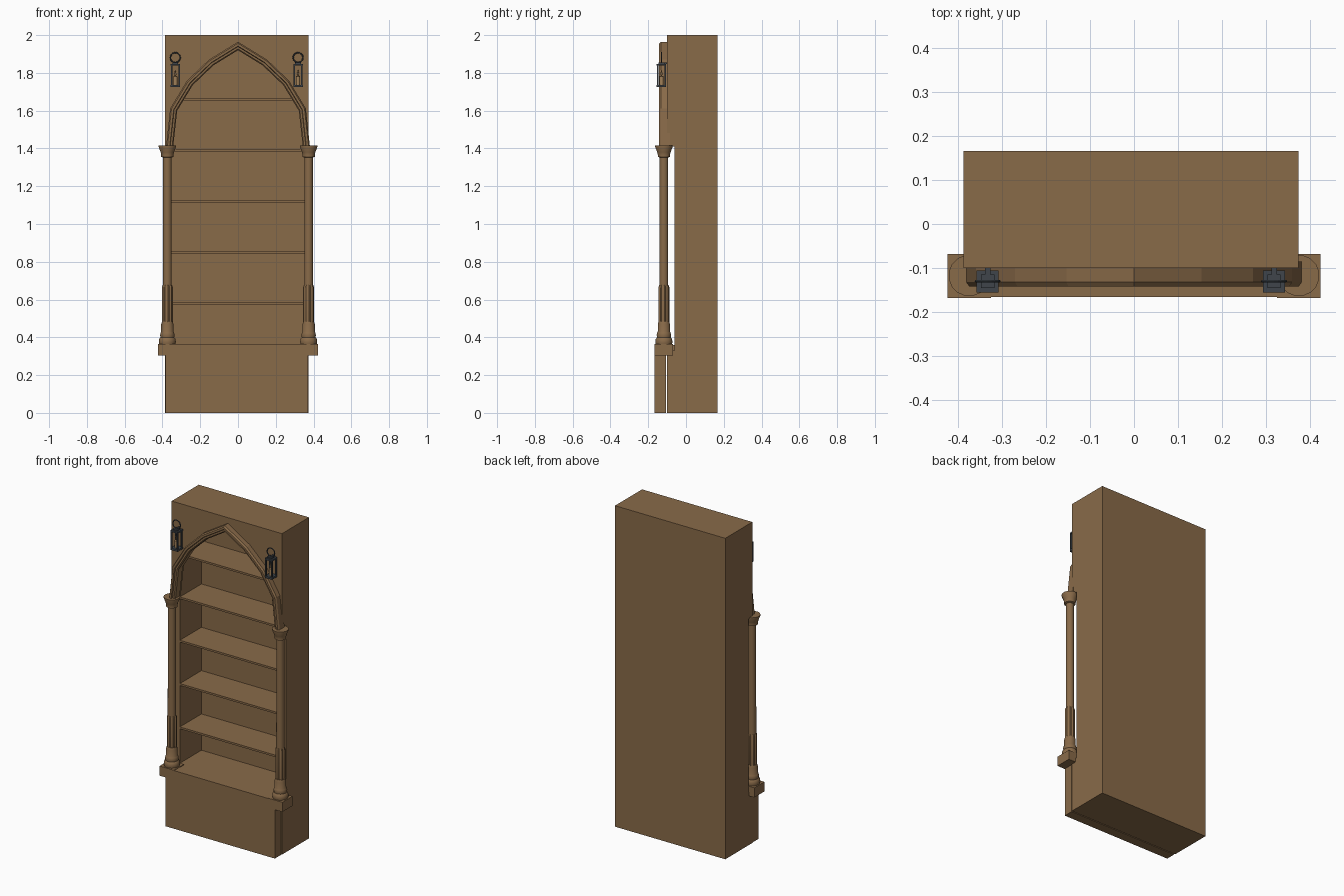
import bpy, bmesh, math
from mathutils import Vector

if "Cube" in bpy.data.objects:
    bpy.data.objects.remove(bpy.data.objects["Cube"])


def mat(name, col):
    m = bpy.data.materials.new(name)
    m.diffuse_color = (*col, 1)
    m.use_nodes = True
    m.node_tree.nodes["Principled BSDF"].inputs["Base Color"].default_value = m.diffuse_color
    return m


WOOD = mat("brown wood", (0.25, 0.145, 0.066))
IRON = mat("dark iron", (0.05, 0.06, 0.07))
WAX = mat("candle wax", (0.36, 0.22, 0.10))


def finish(name, bm, m, smooth=False):
    bmesh.ops.recalc_face_normals(bm, faces=bm.faces[:])
    me = bpy.data.meshes.new(name)
    bm.to_mesh(me)
    bm.free()
    me.materials.append(m)
    ob = bpy.data.objects.new(name, me)
    bpy.context.collection.objects.link(ob)
    if smooth:
        bpy.ops.object.select_all(action='DESELECT')
        ob.select_set(True)
        bpy.context.view_layer.objects.active = ob
        bpy.ops.object.shade_smooth_by_angle(angle=math.radians(35))
    return ob


def add_box(bm, x0, x1, y0, y1, z0, z1):
    vs = bmesh.ops.create_cube(bm, size=1)["verts"]
    for v in vs:
        v.co = Vector((x0 if v.co.x < 0 else x1,
                       y0 if v.co.y < 0 else y1,
                       z0 if v.co.z < 0 else z1))


def box(name, *b, m=WOOD):
    bm = bmesh.new()
    add_box(bm, *b)
    return finish(name, bm, m)


def loft(bm, rings, closed=True):
    """Bridge rings of points with quads and cap both ends."""
    vr = [[bm.verts.new(p) for p in r] for r in rings]
    n = len(vr[0])
    for a, b in zip(vr, vr[1:]):
        for i in range(n):
            j = (i + 1) % n
            bm.faces.new((a[i], a[j], b[j], b[i]))
    bm.faces.new(vr[0])
    bm.faces.new(vr[-1])


def lathe(name, prof, cx, cy, seg, m=WOOD, flute=1.0):
    """Turn (radius, z) pairs; flute < 1 pulls alternate pairs of points in."""
    bm = bmesh.new()
    rings = []
    for r, z in prof:
        ring = []
        for i in range(seg):
            a = 2 * math.pi * (i + 0.5) / seg
            k = r * (flute if i % 4 in (2, 3) else 1)
            ring.append((cx + k * math.cos(a), cy + k * math.sin(a), z))
        rings.append(ring)
    loft(bm, rings)
    return finish(name, bm, m, smooth=True)


# carcass
L, R, BACK = -0.387, 0.373, 0.166
W = 0.03
box("base_block", L, R, -0.10, BACK, 0, 0.33)
box("base_front_panel", L + 0.003, R - 0.003, -0.166, -0.106, 0, 0.362)
box("back_panel", L, R, 0.15, BACK, 0.33, 2)
box("left_side", L, L + W, -0.062, 0.15, 0.33, 2)
box("right_side", R - W + 0.012, R, -0.062, 0.15, 0.33, 2)
box("roof_board", L + W, R - W + 0.012, -0.062, 0.15, 1.975, 2)
box("floor_board", L + W, R - W + 0.012, -0.104, 0.15, 0.33, 0.36)

# shelves
for i in range(5):
    z = 0.58 + 0.27 * i
    box(f"shelf_{i + 1}", L + W, R - W + 0.012, -0.062, 0.15, z - 0.006, z + 0.006)

# pointed arch outline, right foot to left foot
half = [(0.343, 1.41), (0.322, 1.60), (0.24, 1.735), (0.13, 1.84), (0, 1.92)]
path = [Vector(p) for p in half] + [Vector((-x, z)) for x, z in reversed(half[:-1])]


def arch_offset(d):
    out = []
    for i, p in enumerate(path):
        ns = []
        for a, b in ((i - 1, i), (i, i + 1)):
            if a >= 0 and b < len(path):
                t = (path[b] - path[a]).normalized()
                ns.append(Vector((t.y, -t.x)))
        n = sum(ns, Vector((0, 0))).normalized()
        out.append(p + n * (d / n.dot(ns[0])))
    for p in (out[0], out[-1]):
        p.y = 1.41
    return out


# arched front plate
bm = bmesh.new()
outline = [(L, 1.41), (L, 2), (R, 2), (R, 1.41)] + [tuple(p) for p in arch_offset(0.008)]
face = bm.faces.new([bm.verts.new((x, -0.10, z)) for x, z in outline])
ext = bmesh.ops.extrude_face_region(bm, geom=[face])
for v in ext["geom"]:
    if isinstance(v, bmesh.types.BMVert):
        v.co.y = -0.062
bmesh.ops.triangulate(bm, faces=[f for f in bm.faces if len(f.verts) > 4])
finish("arched_front_plate", bm, WOOD)

# arch moulding with a stepped section: (offset, y)
section = [(0, -0.085), (0, -0.126), (0.006, -0.133), (0.016, -0.133), (0.019, -0.142),
           (0.031, -0.142), (0.038, -0.132), (0.038, -0.085)]
lines = [(arch_offset(d), y) for d, y in section]
bm = bmesh.new()
loft(bm, [[(pts[i].x, y, pts[i].y) for pts, y in lines] for i in range(len(path))])
finish("arch_moulding", bm, WOOD)

# columns
CY = -0.117
for side, s in (("left", -1), ("right", 1)):
    cx = 0.374 * s
    box(f"{side}_column_plinth", cx - 0.049, cx + 0.049, CY - 0.0505, CY + 0.049, 0.305, 0.365)
    lathe(f"{side}_column_base", [(0.044, 0.365), (0.046, 0.375), (0.044, 0.392), (0.037, 0.40),
                                  (0.039, 0.412), (0.036, 0.425), (0.033, 0.43), (0.033, 0.47),
                                  (0.028, 0.485)], cx, CY, 16)
    lathe(f"{side}_column_fluted_drum", [(0.029, 0.48), (0.029, 0.665), (0.025, 0.676)],
          cx, CY, 32, flute=0.86)
    lathe(f"{side}_column_shaft", [(0.0235, 0.66), (0.0225, 1.365)], cx, CY, 16)
    lathe(f"{side}_column_capital", [(0.024, 1.352), (0.033, 1.356), (0.033, 1.368), (0.036, 1.38),
                                     (0.047, 1.408), (0.047, 1.415)], cx, CY, 16)

# lanterns
LY = -0.13
for side, lx in (("left", -0.332), ("right", 0.318)):
    bm = bmesh.new()
    h, t = 0.025, 0.008
    for z0, z1, k in ((1.725, 1.737, h), (1.838, 1.848, h), (1.848, 1.854, 0.015)):
        add_box(bm, lx - k, lx + k, LY - k, LY + k, z0, z1)
    for a in (-1, 1):
        for b in (-1, 1):
            px, py = lx + a * (h - t / 2 - 0.001), LY + b * (h - t / 2 - 0.001)
            add_box(bm, px - t / 2, px + t / 2, py - t / 2, py + t / 2, 1.73, 1.845)
    # hook to the wall
    add_box(bm, lx - 0.006, lx + 0.006, LY, -0.098, 1.848, 1.856)
    finish(f"{side}_lantern_frame", bm, IRON)
    bpy.ops.mesh.primitive_torus_add(major_radius=0.026, minor_radius=0.0035, major_segments=20,
                                     minor_segments=6, location=(lx, LY, 1.881),
                                     rotation=(math.pi / 2, 0, 0))
    ring = bpy.context.object
    ring.name = f"{side}_lantern_ring"
    ring.data.materials.append(IRON)
    lathe(f"{side}_lantern_candle", [(0.011, 1.737), (0.011, 1.782), (0.003, 1.784), (0.006, 1.795),
                                     (0.001, 1.815)], lx, LY, 12, WAX)
